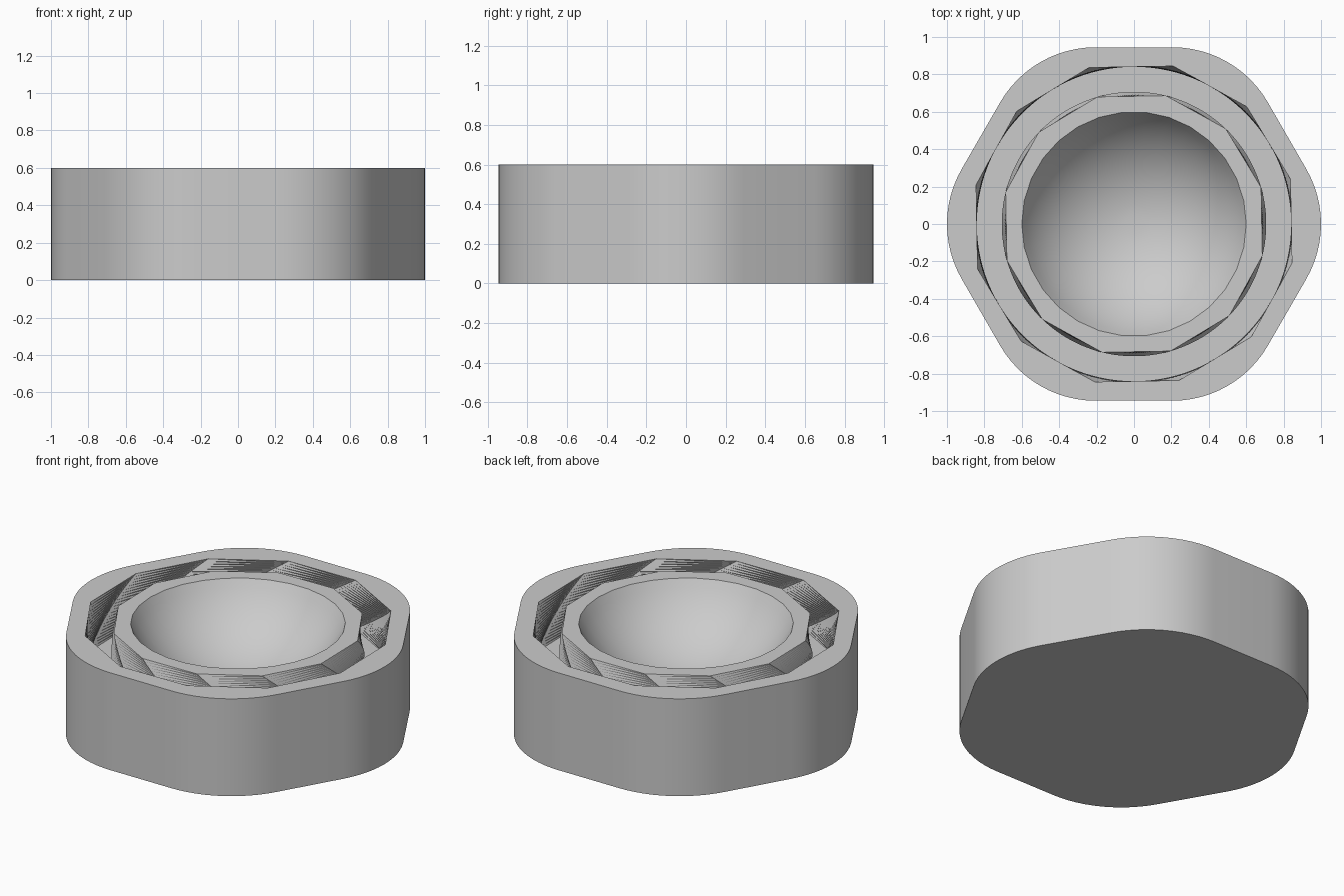
import bpy
import bmesh
from math import sin, cos, asin, pi, radians
from mathutils import Vector

cube = bpy.data.objects.get("Cube")
if cube:
    bpy.data.objects.remove(cube, do_unlink=True)

HEIGHT = 0.6
CORNER = 0.588        # rounding radius of the hexagon
GROOVE_DEPTH = 0.3
TWIST = radians(30)   # turn of the groove walls over their depth
START = radians(16)
LAYERS = 22
BOWL_R, BOWL_DEPTH = 0.6, 0.36

bm = bmesh.new()


def ring(points, z):
    return [bm.verts.new((x, y, z)) for x, y in points]


def circle(radius, sides, phase=0.0):
    return [(radius * cos(phase + 2 * pi * i / sides),
             radius * sin(phase + 2 * pi * i / sides)) for i in range(sides)]


def rounded_hexagon(steps=12):
    pts = []
    for k in range(6):
        a = k * pi / 3
        for s in range(steps + 1):
            b = a + (s / steps - 0.5) * pi / 3
            pts.append(((1 - CORNER) * cos(a) + CORNER * cos(b),
                        (1 - CORNER) * sin(a) + CORNER * sin(b)))
    return pts


def wall(a, b, split=False):
    """Join two loops with quads, or with triangles along the short diagonal."""
    for i in range(len(a)):
        j = (i + 1) % len(a)
        if split:
            bm.faces.new((a[i], a[j], b[i]))
            bm.faces.new((a[j], b[j], b[i]))
        else:
            bm.faces.new((a[i], a[j], b[j], b[i]))


def flat_ring(a, b):
    """Fill the flat area between two loops."""
    edges = []
    for loop in (a, b):
        for i, v in enumerate(loop):
            w = loop[(i + 1) % len(loop)]
            edges.append(bm.edges.get((v, w)) or bm.edges.new((v, w)))
    bmesh.ops.triangle_fill(bm, edges=edges, use_beauty=True, normal=Vector((0, 0, 1)))


def twisted_wall(radius):
    """Twelve-sided wall turning as it goes down; returns top and bottom loops."""
    loops = []
    for k in range(LAYERS + 1):
        t = k / LAYERS
        loops.append(ring(circle(radius, 12, START + TWIST * t), HEIGHT - GROOVE_DEPTH * t))
    for a, b in zip(loops, loops[1:]):
        wall(a, b, split=True)
    return loops[0], loops[-1]


# Outer shell and base
base = ring(rounded_hexagon(), 0)
rim = ring(rounded_hexagon(), HEIGHT)
bm.faces.new(base)
wall(base, rim)

# Twisted groove: outer wall, central post and floor
groove_top, groove_bottom = twisted_wall(0.87)
post_top, post_bottom = twisted_wall(0.707)
wall(groove_bottom, post_bottom)

# Shallow spherical bowl sunk in the post
sphere_r = (BOWL_R ** 2 + BOWL_DEPTH ** 2) / (2 * BOWL_DEPTH)
centre_z = HEIGHT - BOWL_DEPTH + sphere_r
slope = asin(BOWL_R / sphere_r)
bowl = []
for k in range(14):
    a = slope * (1 - k / 14)
    bowl.append(ring(circle(sphere_r * sin(a), 30), centre_z - sphere_r * cos(a)))
for a, b in zip(bowl, bowl[1:]):
    wall(a, b)
bm.faces.new(bowl[-1])

# Flat top surfaces
flat_ring(rim, groove_top)
flat_ring(post_top, bowl[0])

bmesh.ops.recalc_face_normals(bm, faces=bm.faces[:])
mesh = bpy.data.meshes.new("container_base")
bm.to_mesh(mesh)
bm.free()
body = bpy.data.objects.new("container_base", mesh)
bpy.context.collection.objects.link(body)

# Plain grey material
grey = bpy.data.materials.new("light_grey")
grey.use_nodes = True
colour = (0.6, 0.6, 0.6, 1)
grey.diffuse_color = colour
grey.node_tree.nodes["Principled BSDF"].inputs["Base Color"].default_value = colour
mesh.materials.append(grey)

# Smooth the curves, keep the edges crisp
bpy.ops.object.select_all(action='DESELECT')
body.select_set(True)
bpy.context.view_layer.objects.active = body
bpy.ops.object.shade_smooth_by_angle(angle=radians(25))
